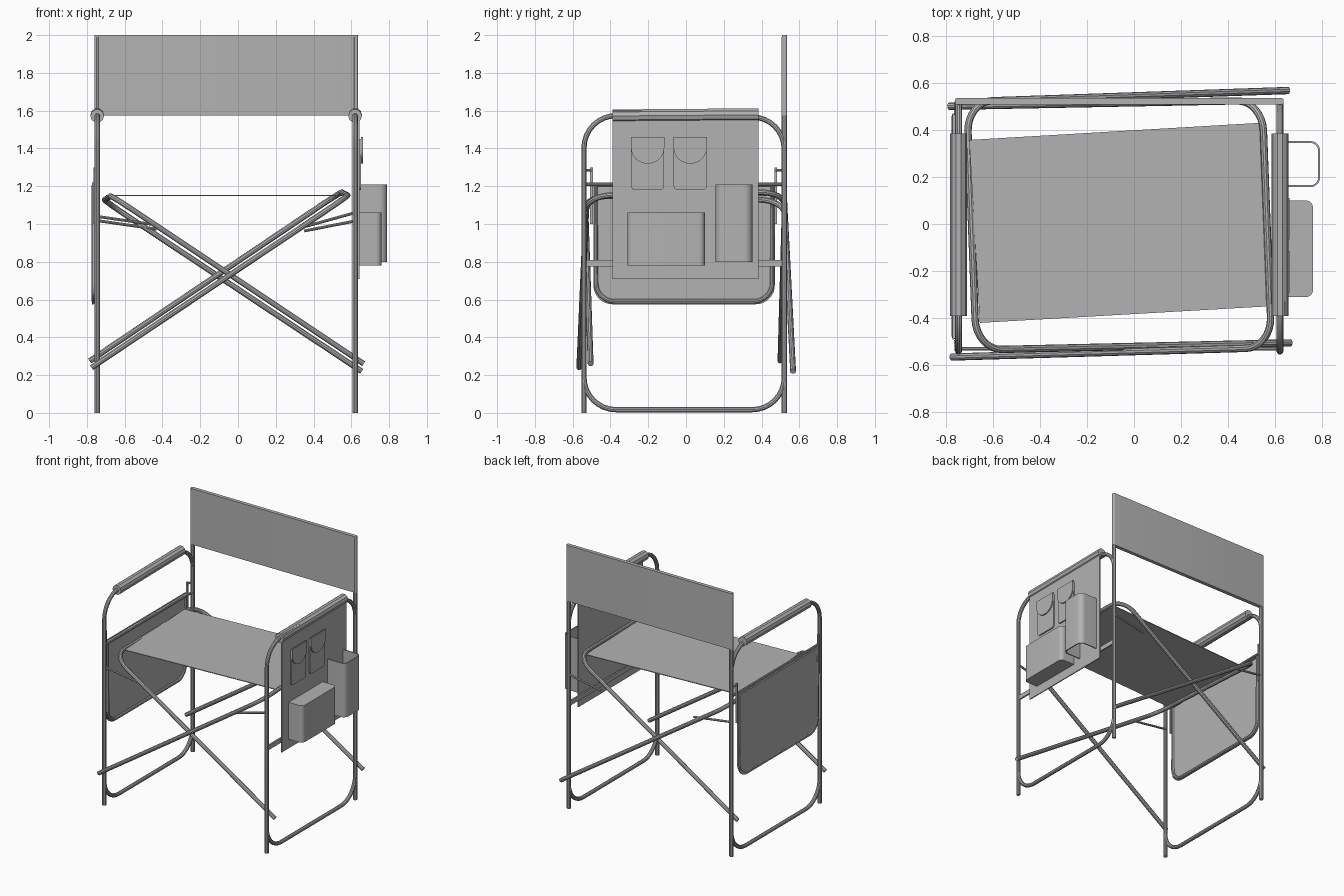
import bpy, bmesh, math
from mathutils import Vector

if "Cube" in bpy.data.objects:
    bpy.data.objects.remove(bpy.data.objects["Cube"])

grey = bpy.data.materials.new("Plain grey")
grey.use_nodes = True
grey.diffuse_color = (0.45, 0.45, 0.45, 1)
grey.node_tree.nodes["Principled BSDF"].inputs["Base Color"].default_value = grey.diffuse_color


def fillet(points, radius, closed=False, steps=8):
    """Round the inner corners of a polyline."""
    pts = [Vector(p) for p in points]
    n = len(pts)
    out = []
    for i, p in enumerate(pts):
        r = radius[i] if isinstance(radius, (list, tuple)) else radius
        if r == 0 or (not closed and i in (0, n - 1)):
            out.append(p)
            continue
        a = (pts[i - 1] - p).normalized()
        b = (pts[(i + 1) % n] - p).normalized()
        half = a.angle(b) / 2
        centre = p + (a + b).normalized() * r / math.sin(half)
        start = p + a * r / math.tan(half) - centre
        end = p + b * r / math.tan(half) - centre
        sweep = start.angle(end)
        for k in range(steps + 1):
            t = k / steps
            out.append(centre + (start * math.sin((1 - t) * sweep)
                                 + end * math.sin(t * sweep)) / math.sin(sweep))
    return out


def finish(obj):
    obj.data.materials.clear()
    obj.data.materials.append(grey)
    bpy.ops.object.select_all(action='DESELECT')
    obj.select_set(True)
    bpy.context.view_layer.objects.active = obj
    if obj.type == 'CURVE':
        bpy.ops.object.convert(target='MESH')
    bpy.ops.object.shade_smooth_by_angle()
    return obj


def tube(name, points, thick=0.0145, bend=0, closed=False):
    curve = bpy.data.curves.new(name, 'CURVE')
    curve.dimensions = '3D'
    curve.bevel_depth = thick
    curve.bevel_resolution = 3
    curve.use_fill_caps = True
    path = fillet(points, bend, closed)
    spline = curve.splines.new('POLY')
    spline.points.add(len(path) - 1)
    for sp, p in zip(spline.points, path):
        sp.co = (*p, 1)
    spline.use_cyclic_u = closed
    obj = bpy.data.objects.new(name, curve)
    bpy.context.collection.objects.link(obj)
    return finish(obj)


def slab(name, outline, depth, bend=0):
    """Extrude a closed, optionally rounded outline along a vector."""
    bm = bmesh.new()
    face = bm.faces.new([bm.verts.new(p) for p in fillet(outline, bend, True)])
    res = bmesh.ops.extrude_face_region(bm, geom=[face])
    moved = [v for v in res["geom"] if isinstance(v, bmesh.types.BMVert)]
    bmesh.ops.translate(bm, verts=moved, vec=depth)
    bmesh.ops.recalc_face_normals(bm, faces=bm.faces)
    mesh = bpy.data.meshes.new(name)
    bm.to_mesh(mesh)
    bm.free()
    obj = bpy.data.objects.new(name, mesh)
    bpy.context.collection.objects.link(obj)
    return finish(obj)


def side_rect(x, y0, y1, z0, z1):
    return [(x, y0, z0), (x, y1, z0), (x, y1, z1), (x, y0, z1)]


TABLE_X, POCKET_X = -0.745, 0.62
FRONT, BACK, ARM = -0.54, 0.52, 1.575

# Side frames: legs, arm tube, floor bar, padded armrest
for side, x in (("table_side", TABLE_X), ("pocket_side", POCKET_X)):
    tube(side + "_front_leg_and_arm",
         [(x, FRONT, 0), (x, FRONT, ARM), (x, BACK, ARM - 0.01), (x, BACK, 1.3)], bend=0.17)
    tube(side + "_back_post", [(x, BACK, 0), (x, BACK, 1.99)])
    tube(side + "_floor_bar",
         [(x, FRONT, 0.25), (x, FRONT, 0.017), (x, BACK, 0.017), (x, BACK, 0.25)], bend=0.17)
    tube(side + "_armrest", [(x, -0.39, ARM - 0.003), (x, 0.385, ARM + 0.003)], 0.036)

# Backrest panel
slab("backrest", [(-0.76, 0.507, ARM), (0.635, 0.507, ARM),
                  (0.635, 0.535, ARM), (-0.76, 0.535, ARM)], (0, 0, 0.425), 0.009)

# Crossed seat frames
tube("seat_frame_high_at_pockets",
     [(-0.775, -0.565, 0.24), (0.585, -0.525, 1.15), (0.545, 0.525, 1.17), (-0.785, 0.5, 0.275)],
     0.0155, bend=0.13)
tube("seat_frame_high_at_table",
     [(0.665, -0.505, 0.26), (-0.67, -0.535, 1.15), (-0.71, 0.52, 1.125), (0.655, 0.567, 0.22)],
     0.0155, bend=0.13)

# Fabric seat
slab("seat", [(-0.655, -0.42, 1.148), (0.565, -0.35, 1.148),
              (0.54, 0.43, 1.148), (-0.7, 0.357, 1.148)], (0, 0, 0.006))

# Thin links between the side frames and the seat frames
for name, y, dz in (("front", -0.53, 0.01), ("back", 0.52, -0.012)):
    tube(name + "_table_side_link", [(TABLE_X, y, 1.03 + dz), (-0.43, y, 0.985 + dz)], 0.008)
    tube(name + "_pocket_side_link", [(POCKET_X, y, 1.04 + 2 * dz), (0.35, y, 0.975 + dz)], 0.008)

# Folded side table with raised rim, hinge strips and pins
corners = [0.1, 0.1, 0, 0]
slab("table_panel", side_rect(-0.772, -0.49, 0.47, 0.575, 1.22), (0.008, 0, 0), corners)
tube("table_rim", side_rect(-0.762, -0.477, 0.457, 0.59, 1.207), 0.0125, corners, True)
for name, y, leg in (("front", -0.5, FRONT), ("back", 0.475, BACK)):
    slab(name + "_table_hinge", side_rect(-0.765, y - 0.007, y + 0.007, 1.0, 1.3), (0.012, 0, 0))
    tube(name + "_hinge_pin", [(-0.755, y, 1.285), (-0.755, leg, 1.285)], 0.007)
tube("table_support_rail", [(TABLE_X, FRONT, 1.21), (TABLE_X, BACK, 1.21)], 0.009)

# Hanging organiser and its rail
slab("organiser_panel", side_rect(0.634, -0.39, 0.385, 0.71, 1.6), (0.008, 0, 0))
slab("organiser_rail", side_rect(0.614, FRONT, BACK, 0.775, 0.81), (0.012, 0, 0))

# Small pouches with rounded flaps
for i, y in enumerate((-0.203, 0.022)):
    slab(f"pouch_{i}", side_rect(0.64, y - 0.087, y + 0.087, 1.18, 1.45), (0.012, 0, 0),
         [0.02, 0.02, 0, 0])
    slab(f"pouch_flap_{i}", side_rect(0.652, y - 0.088, y + 0.088, 1.32, 1.46), (0.009, 0, 0),
         [0.085, 0.085, 0, 0])

# Box pocket with rounded outer edges
slab("box_pocket", [(0.64, -0.31, 0.78), (0.76, -0.31, 0.78), (0.76, 0.1, 0.78), (0.64, 0.1, 0.78)],
     (0, 0, 0.28), [0, 0.03, 0.03, 0])

# Bottle holder: open sleeve made from a thin wall
outer = fillet([(0.64, 0.157, 0.8), (0.79, 0.157, 0.8), (0.79, 0.352, 0.8), (0.64, 0.352, 0.8)],
               [0, 0.04, 0.04, 0], True)
inner = fillet([(0.64, 0.165, 0.8), (0.782, 0.165, 0.8), (0.782, 0.344, 0.8), (0.64, 0.344, 0.8)],
               [0, 0.032, 0.032, 0], True)
# Wall outline runs round the outside, then back along the inside
slab("bottle_holder", outer + inner[::-1], (0, 0, 0.41))
